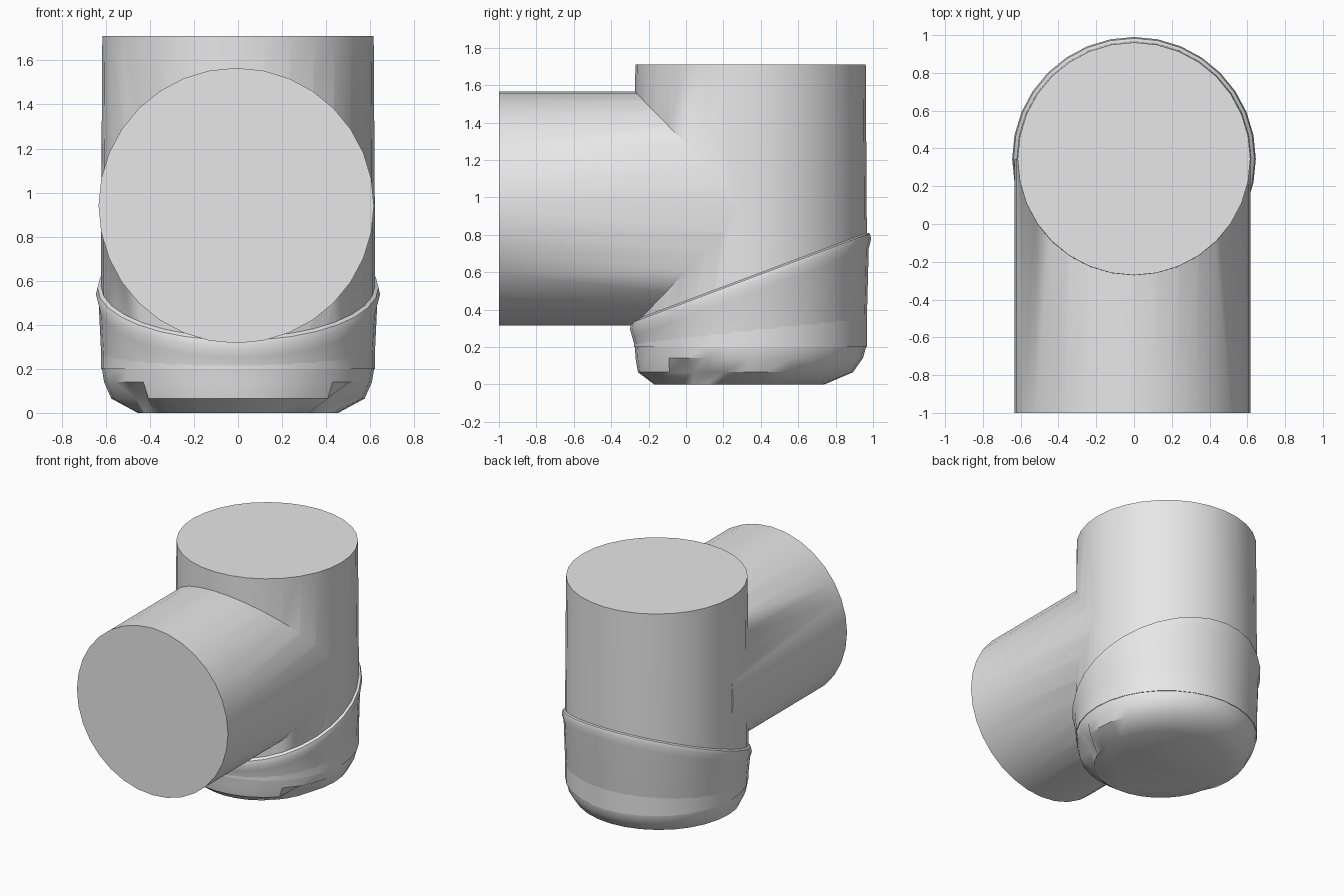
import bpy, bmesh, math
from mathutils import Vector

cube = bpy.data.objects.get("Cube")
if cube:
    bpy.data.objects.remove(cube, do_unlink=True)

SEG = 32
AXIS_Y = 0.345          # centre line of the upright pipe

grey = bpy.data.materials.new("plain_grey")
grey.use_nodes = True
grey.diffuse_color = (0.8, 0.8, 0.8, 1)
grey.node_tree.nodes["Principled BSDF"].inputs["Base Color"].default_value = (0.8, 0.8, 0.8, 1)


def loft(name, rings):
    """Skin a stack of equal-length rings and cap both ends."""
    bm = bmesh.new()
    rows = [[bm.verts.new(p) for p in ring] for ring in rings]
    for low, high in zip(rows, rows[1:]):
        for i in range(SEG):
            j = (i + 1) % SEG
            bm.faces.new((low[i], low[j], high[j], high[i]))
    bm.faces.new(rows[0][::-1])
    bm.faces.new(rows[-1])
    bmesh.ops.recalc_face_normals(bm, faces=bm.faces)
    mesh = bpy.data.meshes.new(name)
    bm.to_mesh(mesh)
    bm.free()
    mesh.materials.append(grey)
    obj = bpy.data.objects.new(name, mesh)
    bpy.context.collection.objects.link(obj)
    return obj


def select_only(obj):
    bpy.ops.object.select_all(action='DESELECT')
    obj.select_set(True)
    bpy.context.view_layer.objects.active = obj


def circle(radius, a=0.0):
    return [(radius * math.cos(a + 2 * math.pi * i / SEG),
             radius * math.sin(a + 2 * math.pi * i / SEG)) for i in range(SEG)]


# Upright pipe, narrowing very slightly towards the top
pipe_body = loft("pipe_body", [
    [Vector((x, AXIS_Y + y, z)) for x, y in circle(r)]
    for r, z in ((0.622, 0.2), (0.622, 0.8), (0.616, 1.71))])

# Side pipe running forward, merged into the upright pipe
side_pipe = loft("side_pipe", [
    [Vector((x - 0.008, y, z + 0.941)) for x, z in circle(0.625)]
    for y in (-1.0, AXIS_Y)])
union = pipe_body.modifiers.new("join_side_pipe", 'BOOLEAN')
union.operation = 'UNION'
union.solver = 'EXACT'
union.object = side_pipe
select_only(pipe_body)
bpy.ops.object.modifier_apply(modifier=union.name)
bpy.data.objects.remove(side_pipe, do_unlink=True)


# Bottom cup: rounded base below a lip that rises towards the back
def rim_height(y):
    return 0.32 + (y + 0.29) * 0.375


cup_rings = []
for r, cy, z in ((0.455, 0.285, 0.0), (0.575, 0.318, 0.065),
                 (0.608, 0.338, 0.14), (0.618, 0.345, 0.2)):
    ring = [Vector((x, cy + y, z)) for x, y in circle(r)]
    if z == 0.065:
        # Small dents at the two front corners of the base
        for i in (2, 3, SEG // 2 - 2, SEG // 2 - 3):
            p = ring[-i]
            p.x *= 0.87
            p.y = cy + (p.y - cy) * 0.87
    cup_rings.append(ring)
for r, dz in ((0.632, -0.07), (0.645, -0.02), (0.638, 0.01), (0.61, 0.025)):
    cup_rings.append([Vector((x, AXIS_Y + y, rim_height(AXIS_Y + y) + dz))
                      for x, y in circle(r)])
bottom_cup = loft("bottom_cup", cup_rings)

# Smooth round walls, keep caps and lips crisp
for obj, angle in ((pipe_body, 50), (bottom_cup, 35)):
    select_only(obj)
    bpy.ops.object.shade_smooth_by_angle(angle=math.radians(angle))
